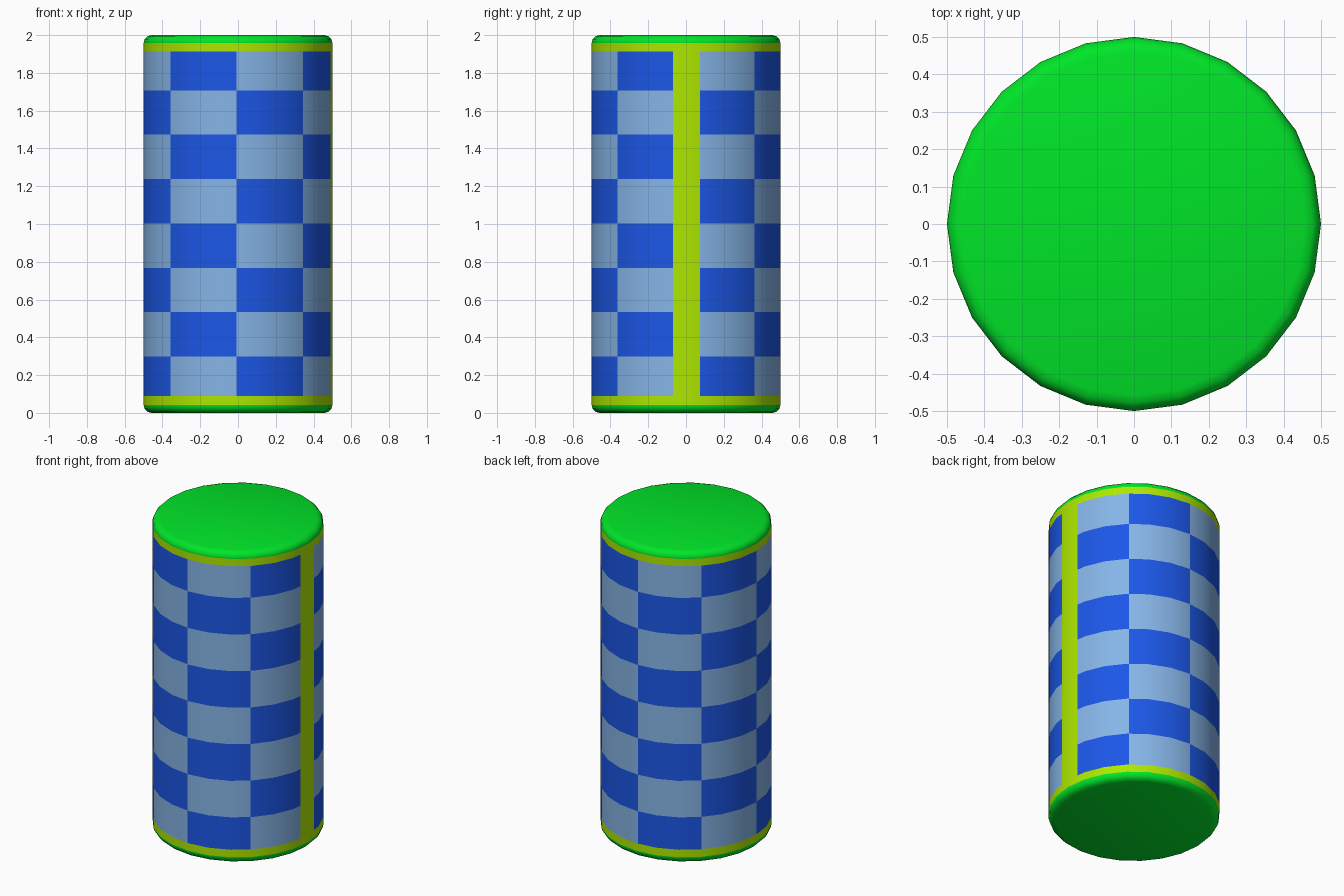
import bpy, bmesh, math

if "Cube" in bpy.data.objects:
    bpy.data.objects.remove(bpy.data.objects["Cube"])

SIDES, R, H, BEVEL, SEG = 24, 0.5, 2.0, 0.042, 3
COL, ROW, MID = 44.5, 0.235, 1.003      # checker tile width (degrees), height, centre height
STRIP_A, STRIP_B = 8.5, 352             # angles where the plain vertical strip ends and starts
Z_LO, Z_HI = 0.09, 1.912                # checker area limits


def linear(c):
    c /= 255
    return c / 12.92 if c <= 0.04045 else ((c + 0.055) / 1.055) ** 2.4


def material(name, rgb):
    m = bpy.data.materials.new(name)
    m.diffuse_color = (*[linear(c) for c in rgb], 1)
    m.use_nodes = True
    m.node_tree.nodes["Principled BSDF"].inputs["Base Color"].default_value = m.diffuse_color
    return m


mats = [material("cap_green", (0, 229, 40)), material("lime_border", (174, 232, 0)),
        material("light_blue", (134, 181, 231)), material("deep_blue", (28, 88, 234))]

# Angles: the 24 corners plus the checker column edges and strip edges
step = 360 / SIDES
angles = {i * step for i in range(SIDES)} | {STRIP_A, STRIP_B}
angles |= {180 + k * COL for k in range(-3, 4)}
angles = sorted(angles)


def rim_point(a):
    """Point on the flat-sided outline, unit radius."""
    i = math.floor(a / step + 1e-9)
    t = a / step - i
    p, q = math.radians(i * step), math.radians((i + 1) * step)
    return (math.cos(p) * (1 - t) + math.cos(q) * t, math.sin(p) * (1 - t) + math.sin(q) * t)


# Profile as (radius, height, normal tilt): rounded edge, border, checker rows, mirrored edge
low = []
for i in range(SEG + 1):
    e = math.pi / 2 * (1 - i / SEG)
    tilt = -math.radians(80) if i == 0 else -e
    low.append((R - BEVEL + BEVEL * math.cos(e), BEVEL - BEVEL * math.sin(e), tilt))
rows = [Z_LO] + [MID + k * ROW for k in range(-3, 4)] + [Z_HI]
profile = low + [(R, z, 0) for z in rows] + [(r, H - z, -t) for r, z, t in reversed(low)]


def colour(a, z):
    if z < BEVEL or z > H - BEVEL:
        return 0
    if z < Z_LO or z > Z_HI or a < STRIP_A or a > STRIP_B:
        return 1
    return 2 + (math.floor((a - 180) / COL) + math.floor((z - MID) / ROW) + 1) % 2


# Canister body
bm = bmesh.new()
normals, rings = [], []
for r, z, tilt in profile:
    ring = []
    for a in angles:
        x, y = rim_point(a)
        ring.append(bm.verts.new((r * x, r * y, z)))
        c = math.radians(a)
        normals.append((math.cos(c) * math.cos(tilt), math.sin(c) * math.cos(tilt), math.sin(tilt)))
    rings.append(ring)
n = len(angles)
for j in range(len(rings) - 1):
    zm = (profile[j][1] + profile[j + 1][1]) / 2
    for i in range(n):
        k = (i + 1) % n
        f = bm.faces.new((rings[j][i], rings[j][k], rings[j + 1][k], rings[j + 1][i]))
        am = (angles[i] + (angles[k] if k else 360)) / 2
        f.material_index = colour(am, zm)
bm.faces.new(rings[0][::-1])
bm.faces.new(rings[-1])
for f in bm.faces:
    f.smooth = True

mesh = bpy.data.meshes.new("canister_body")
bm.to_mesh(mesh)
bm.free()
for m in mats:
    mesh.materials.append(m)
mesh.normals_split_custom_set_from_vertices(normals)
bpy.context.collection.objects.link(bpy.data.objects.new("canister_body", mesh))
